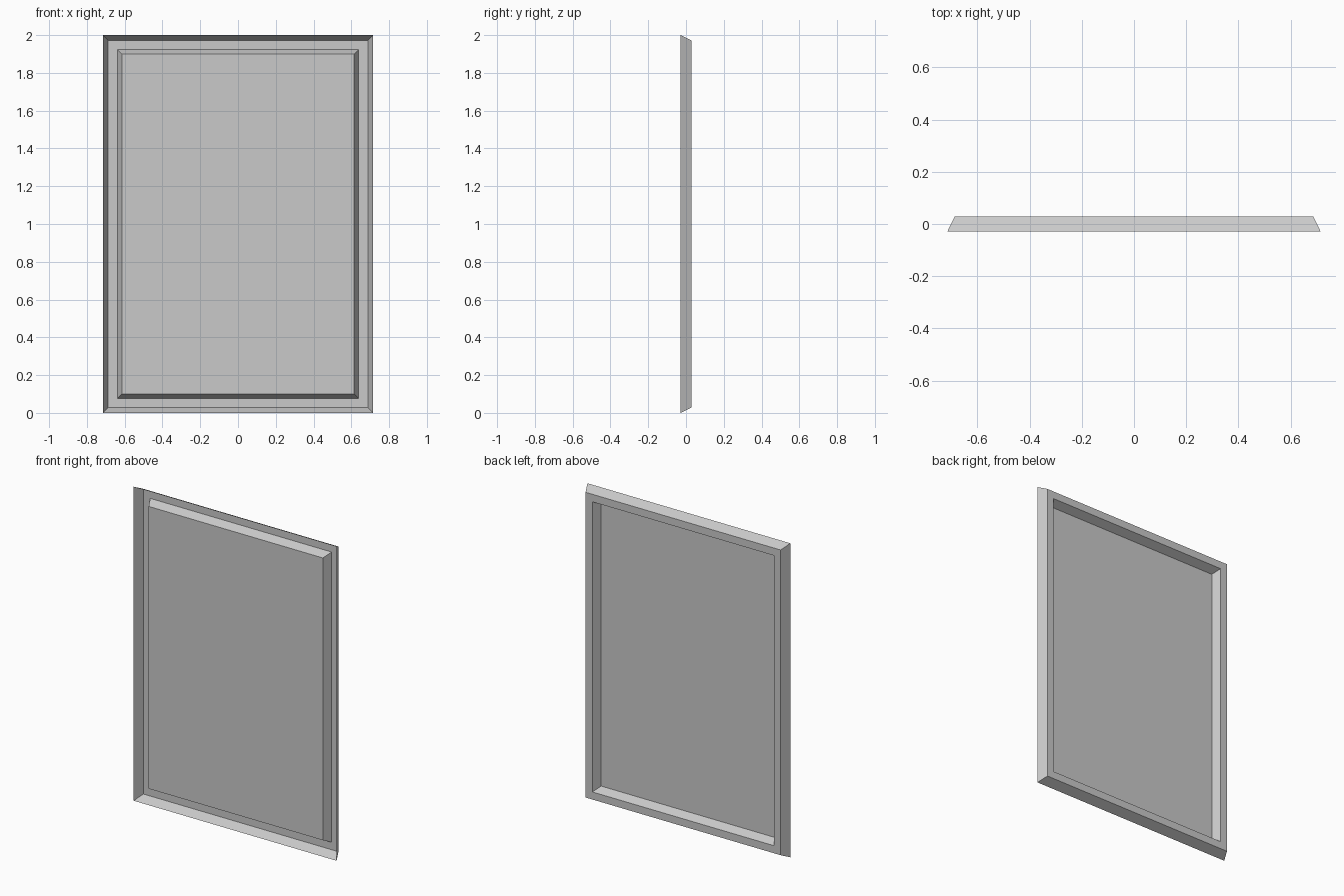
import bpy
import bmesh

cube = bpy.data.objects.get("Cube")
if cube:
    bpy.data.objects.remove(cube, do_unlink=True)

HALF_WIDTH, HEIGHT = 0.715, 2.0
FRONT, BACK, PANEL = -0.029, 0.029, -0.022

# Plain grey finish
grey = bpy.data.materials.new("plain_grey")
grey.use_nodes = True
colour = (0.59, 0.59, 0.59, 1)
grey.diffuse_color = colour
grey.node_tree.nodes["Principled BSDF"].inputs["Base Color"].default_value = colour


def ring(bm, inset, y):
    """Rectangular loop of vertices, inset from the outer edge."""
    x, low, high = HALF_WIDTH - inset, inset, HEIGHT - inset
    return [bm.verts.new(p) for p in
            ((-x, y, low), (x, y, low), (x, y, high), (-x, y, high))]


# Pressed sheet: sloped rim, flat border at the back, raised centre panel
bm = bmesh.new()
profile = [(0, FRONT), (0.028, BACK), (0.076, BACK), (0.101, PANEL)]
rings = [ring(bm, inset, y) for inset, y in profile]
for outer, inner in zip(rings, rings[1:]):
    for i in range(4):
        j = (i + 1) % 4
        bm.faces.new((outer[i], outer[j], inner[j], inner[i]))
bm.faces.new(rings[-1])

mesh = bpy.data.meshes.new("framed_panel")
bm.to_mesh(mesh)
bm.free()
mesh.materials.append(grey)
panel = bpy.data.objects.new("framed_panel", mesh)
bpy.context.collection.objects.link(panel)
